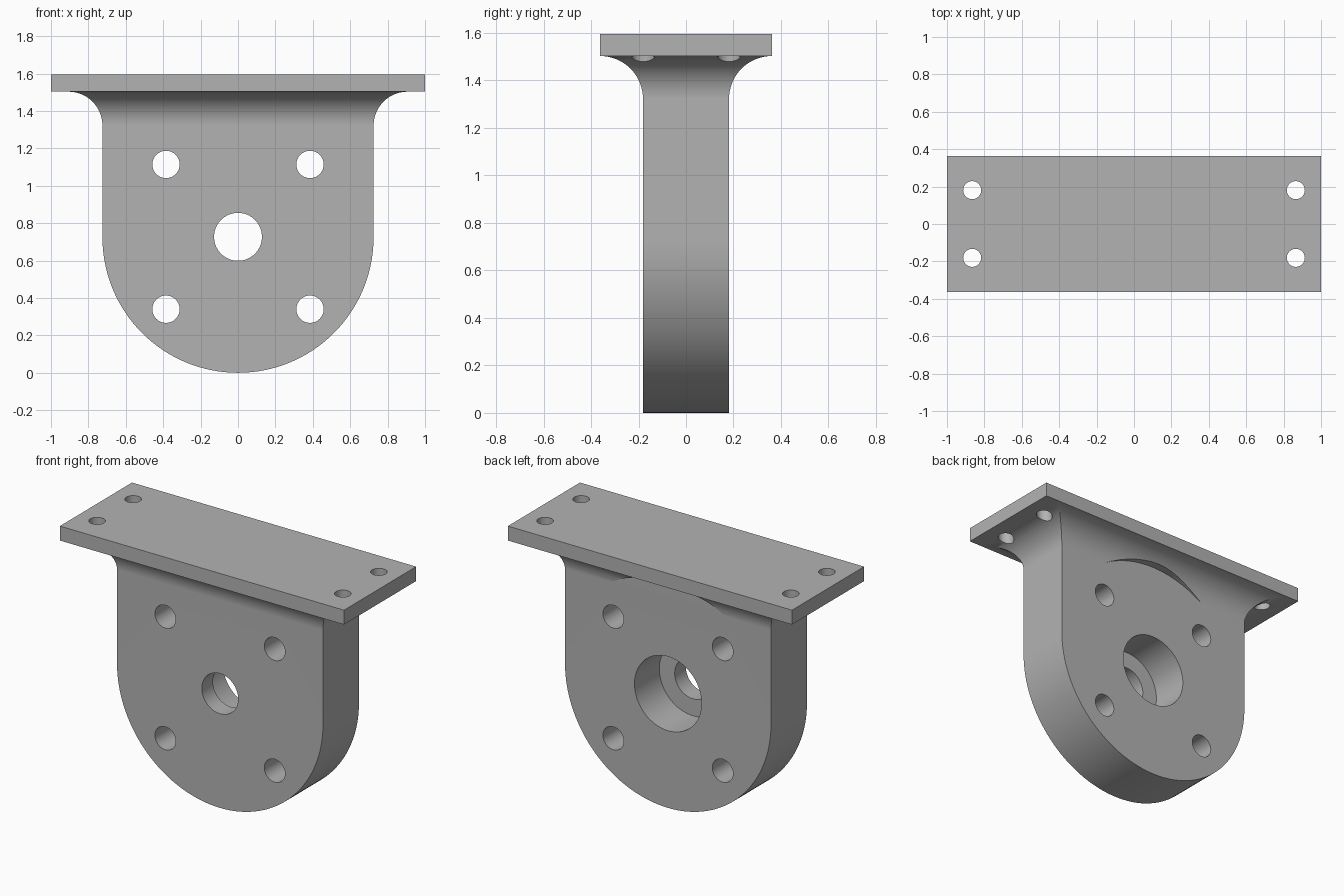
import bpy, bmesh, math
from mathutils import Matrix

if "Cube" in bpy.data.objects:
    bpy.data.objects.remove(bpy.data.objects["Cube"])

R = 0.725            # body half width and lower arc radius
HY = 0.181           # body half thickness
FILLET = 0.181
PLATE_Z, TOP_Z = 1.503, 1.595
PLATE_Y = 0.3625
BORE_Z = 0.727

grey = bpy.data.materials.new("light_grey")
grey.use_nodes = True
colour = (0.45, 0.45, 0.45, 1)
grey.diffuse_color = colour
grey.node_tree.nodes["Principled BSDF"].inputs["Base Color"].default_value = colour


def make_object(name, bm):
    bmesh.ops.recalc_face_normals(bm, faces=bm.faces)
    mesh = bpy.data.meshes.new(name)
    bm.to_mesh(mesh)
    bm.free()
    mesh.materials.append(grey)
    obj = bpy.data.objects.new(name, mesh)
    bpy.context.collection.objects.link(obj)
    return obj


def cylinder(bm, centre, radius, depth, along_y=True):
    turn = Matrix.Rotation(math.pi / 2, 4, 'X') if along_y else Matrix()
    bmesh.ops.create_cone(bm, cap_ends=True, segments=80, radius1=radius, radius2=radius,
                          depth=depth, matrix=Matrix.Translation(centre) @ turn)


# Body with round lower end, flared neck and top plate as one solid
bm = bmesh.new()
neck_z = PLATE_Z - FILLET
ARC = 64
arc = [(-R * math.cos(math.pi * i / ARC), R - R * math.sin(math.pi * i / ARC))
       for i in range(ARC + 1)]
outline = [(-R, neck_z)] + arc + [(R, neck_z)]
front = [bm.verts.new((x, -HY, z)) for x, z in outline]
back = [bm.verts.new((x, HY, z)) for x, z in outline]
bm.faces.new(front)
bm.faces.new(back[::-1])
for i in range(len(outline) - 1):
    bm.faces.new((front[i], front[i + 1], back[i + 1], back[i]))

# Mitred fillet rings, then the plate edges
rings = []
STEPS = 16
for i in range(1, STEPS + 1):
    a = math.pi / 2 * i / STEPS
    out = FILLET * (1 - math.cos(a))
    rings.append((R + out, HY + out, neck_z + FILLET * math.sin(a)))
rings += [(1, PLATE_Y, PLATE_Z), (1, PLATE_Y, TOP_Z)]
last = [front[0], front[-1], back[-1], back[0]]
for hx, hy, z in rings:
    ring = [bm.verts.new((sx * hx, sy * hy, z))
            for sx, sy in ((-1, -1), (1, -1), (1, 1), (-1, 1))]
    for i in range(4):
        j = (i + 1) % 4
        bm.faces.new((last[i], last[j], ring[j], ring[i]))
    last = ring
bm.faces.new(last)
bracket = make_object("bracket", bm)

# Through holes in the body and the plate
holes = bmesh.new()
cylinder(holes, (0, 0, BORE_Z), 0.128, 1)
for sx in (-1, 1):
    for s in (-1, 1):
        cylinder(holes, (sx * 0.385, 0, BORE_Z + s * 0.387), 0.073, 1)
        cylinder(holes, (sx * 0.865, s * 0.181, 1.5), 0.048, 0.5, along_y=False)

# Stepped bore at the back
bore = bmesh.new()
cylinder(bore, (0, HY - 0.25 + 0.5, BORE_Z), 0.236, 1)

# Round clearance cut into the rear fillet, flush with the back face
clearance = bmesh.new()
cylinder(clearance, (0, HY + 0.0003 + 0.25, R), R, 0.5)

bpy.context.view_layer.objects.active = bracket
bracket.select_set(True)
for name, cut in (("hole_cutter", holes), ("bore_cutter", bore), ("clearance_cutter", clearance)):
    cutter = make_object(name, cut)
    cutter.hide_render = True
    mod = bracket.modifiers.new(name, 'BOOLEAN')
    mod.operation = 'DIFFERENCE'
    mod.solver = 'EXACT'
    mod.object = cutter
    bpy.ops.object.modifier_apply(modifier=mod.name)
    bpy.data.objects.remove(cutter)

# Smooth curved walls, crisp edges and flat faces
bpy.ops.object.shade_smooth_by_angle(angle=math.radians(25))
normals = bracket.modifiers.new("flat_face_normals", 'WEIGHTED_NORMAL')
normals.keep_sharp = True
